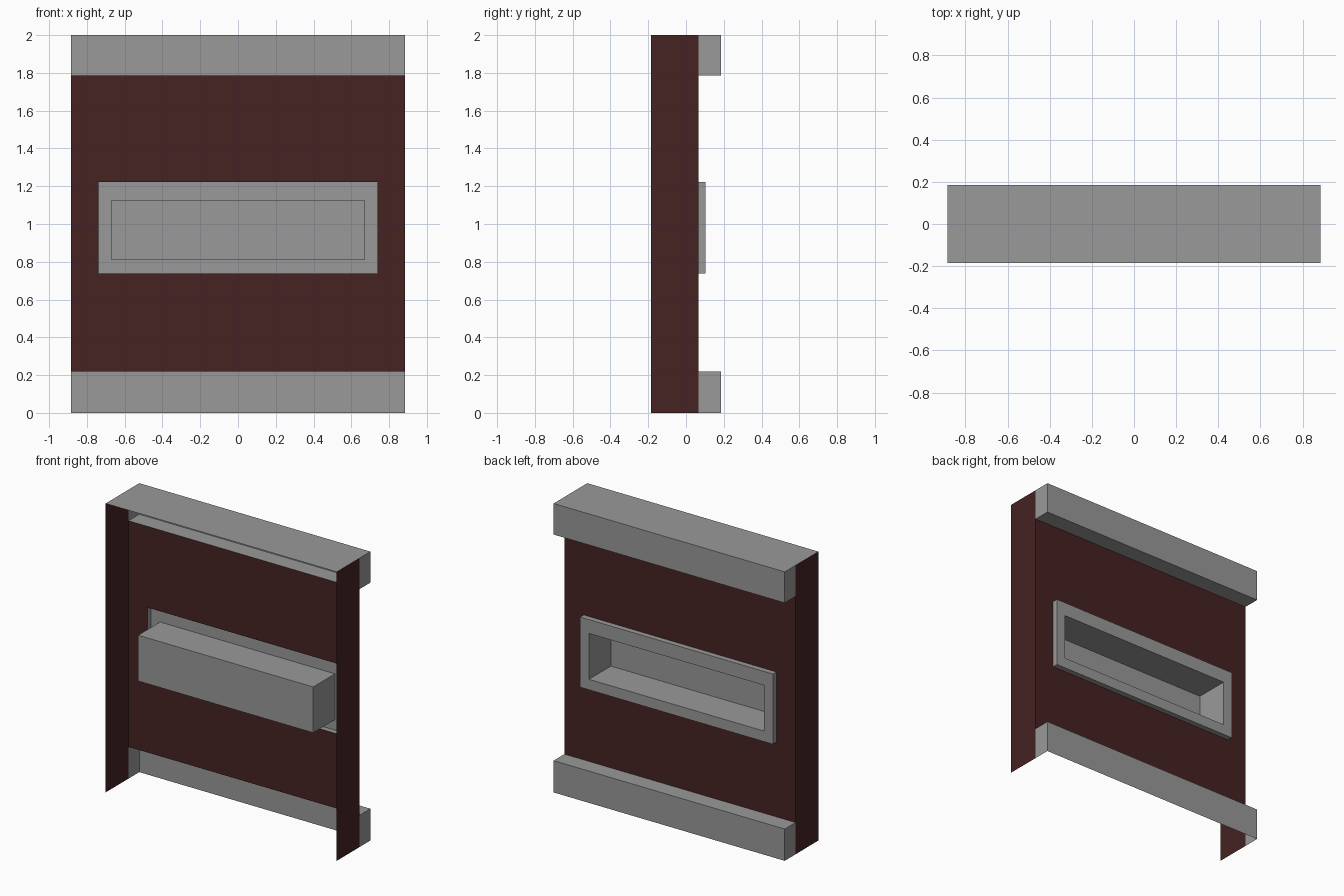
import bpy
import bmesh
from mathutils import Vector

if "Cube" in bpy.data.objects:
    bpy.data.objects.remove(bpy.data.objects["Cube"], do_unlink=True)


def make_material(name, colour):
    mat = bpy.data.materials.new(name)
    mat.use_nodes = True
    mat.diffuse_color = colour
    mat.node_tree.nodes["Principled BSDF"].inputs["Base Color"].default_value = colour
    return mat


grey = make_material("grey metal", (0.32, 0.32, 0.32, 1))
maroon = make_material("dark maroon", (0.061, 0.016, 0.016, 1))

AXES = {"+x": (1, 0, 0), "-x": (-1, 0, 0), "+y": (0, 1, 0),
        "-y": (0, -1, 0), "+z": (0, 0, 1), "-z": (0, 0, -1)}


def finish(name, bm, mat):
    mesh = bpy.data.meshes.new(name)
    bm.to_mesh(mesh)
    bm.free()
    mesh.materials.append(mat)
    obj = bpy.data.objects.new(name, mesh)
    bpy.context.collection.objects.link(obj)
    return obj


def sheet_box(name, x, y, z, sides, mat):
    """Thin sheet box spanning the ranges, keeping only the named sides."""
    bm = bmesh.new()
    bmesh.ops.create_cube(bm, size=1)
    bm.normal_update()
    keep = [Vector(AXES[s]) for s in sides.split()]
    drop = [f for f in bm.faces if not any(f.normal.dot(k) > 0.9 for k in keep)]
    bmesh.ops.delete(bm, geom=drop, context="FACES")
    for v in bm.verts:
        v.co = [lo + (c + 0.5) * (hi - lo) for c, (lo, hi) in zip(v.co, (x, y, z))]
    return finish(name, bm, mat)


def sheet_ring(name, y, outer, inner, mat):
    """Flat upright sheet with a rectangular opening, facing the back."""
    bm = bmesh.new()
    loops = []
    for half, low, high in (outer, inner):
        corners = ((half, low), (-half, low), (-half, high), (half, high))
        loops.append([bm.verts.new((cx, y, cz)) for cx, cz in corners])
    out, inn = loops
    for i in range(4):
        j = (i + 1) % 4
        bm.faces.new((out[i], out[j], inn[j], inn[i]))
    return finish(name, bm, mat)


# Main depths and outlines (half width, bottom, top)
W = 0.885
FRONT, WALL, TRIM, BACK = -0.184, 0.066, 0.104, 0.184
panel = (W, 0.22, 1.785)
frame = (0.738, 0.737, 1.223)
niche = (0.67, 0.81, 1.127)


def span(half):
    return (-half, half)


# Casing: side walls, lid and back panel
sheet_box("side_walls", span(W), (FRONT, WALL), (0, 2), "+x -x", maroon)
sheet_box("lid", span(W), (FRONT, BACK), (0, 2), "+z", grey)
sheet_ring("back_panel", WALL, panel, frame, maroon)

# Hollow rails, open towards the front
sheet_box("top_rail", span(W), (WALL, BACK), (panel[2], 2), "+x -x +y -z", grey)
sheet_box("bottom_rail", span(W), (WALL, BACK), (0, panel[1]), "+x -x +y +z", grey)

# Raised trim around the recessed niche
sheet_box("trim_edge", span(frame[0]), (WALL, TRIM), frame[1:], "+x -x +z -z", grey)
sheet_ring("trim_face", TRIM, frame, niche, grey)
sheet_box("niche", span(niche[0]), (-0.135, TRIM), niche[1:], "+x -x -y +z -z", grey)
